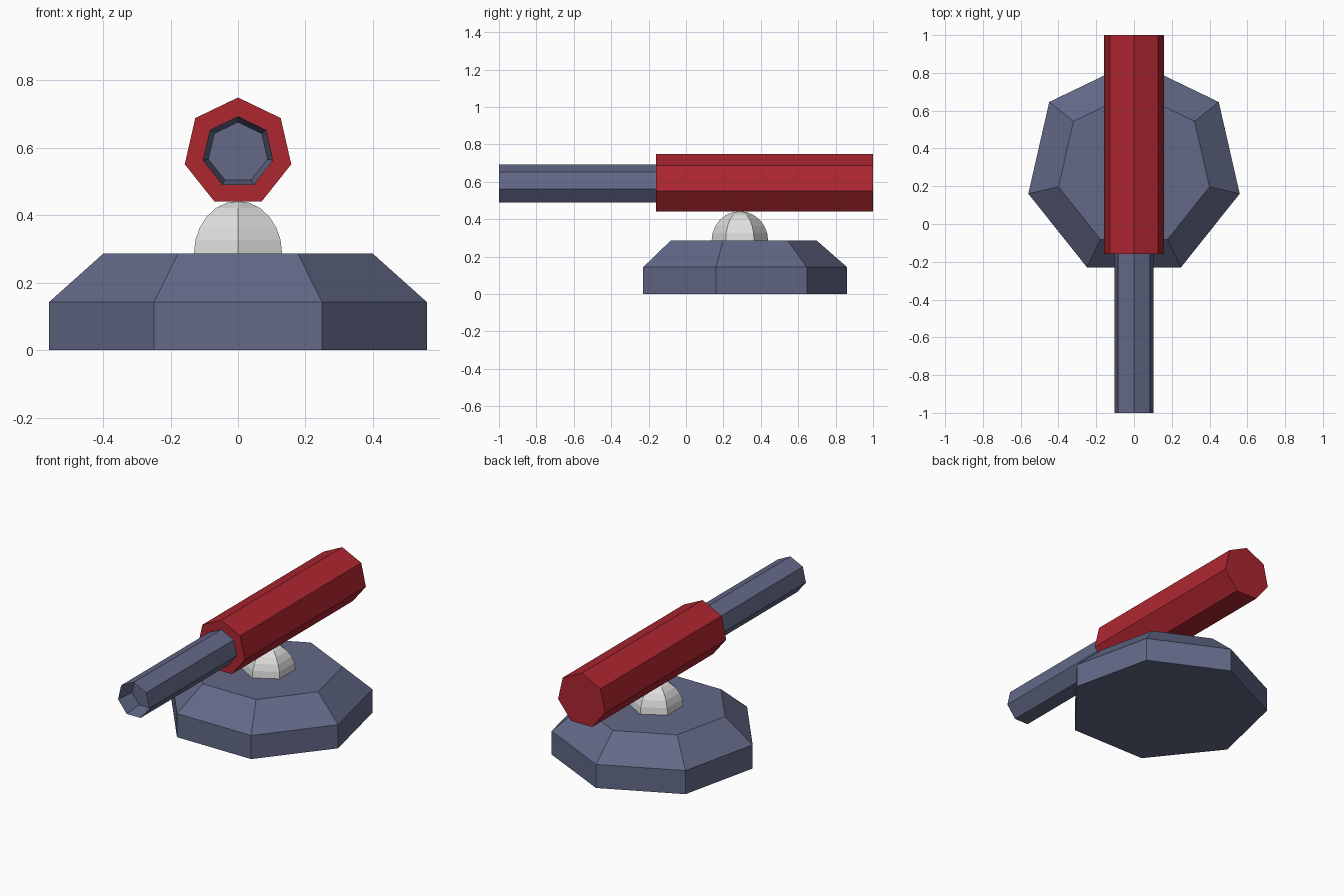
import bpy, bmesh, math

if "Cube" in bpy.data.objects:
    bpy.data.objects.remove(bpy.data.objects["Cube"])


def material(name, rgb):
    m = bpy.data.materials.new(name)
    m.diffuse_color = (*rgb, 1.0)
    m.use_nodes = True
    m.node_tree.nodes["Principled BSDF"].inputs["Base Color"].default_value = m.diffuse_color
    return m


BLUE = material("slate_blue", (0.125, 0.142, 0.245))
RED = material("deep_red", (0.42, 0.019, 0.03))
WHITE = material("off_white", (0.74, 0.74, 0.73))


def loft(name, sides, rings, axis, centre, mat):
    """Closed flat-shaded body through (radius, position) rings along axis."""
    bm = bmesh.new()
    loops = []
    for r, p in rings:
        loop = []
        for i in range(sides):
            a = math.pi / 2 + i * 2 * math.pi / sides
            u, v = r * math.cos(a), r * math.sin(a)
            co = (u, v, p) if axis == 'Z' else (u, p, v)
            loop.append(bm.verts.new([c + d for c, d in zip(co, centre)]))
        loops.append(loop)
    for lo, hi in zip(loops, loops[1:]):
        for i in range(sides):
            j = (i + 1) % sides
            bm.faces.new((lo[i], lo[j], hi[j], hi[i]))
    bm.faces.new(loops[0])
    bm.faces.new(loops[-1])
    bmesh.ops.remove_doubles(bm, verts=bm.verts, dist=1e-4)
    bmesh.ops.recalc_face_normals(bm, faces=bm.faces)
    me = bpy.data.meshes.new(name)
    bm.to_mesh(me)
    bm.free()
    me.materials.append(mat)
    ob = bpy.data.objects.new(name, me)
    bpy.context.collection.objects.link(ob)
    return ob


# seven-sided base with a sloping shoulder
loft("base", 7, [(0.574, 0), (0.574, 0.143), (0.41, 0.286)], 'Z', (0, 0.288, 0), BLUE)

# six-sided dome pivot
STEPS = 6
dome = [(0.151 * math.cos(k * math.pi / 2 / STEPS), 0.156 * math.sin(k * math.pi / 2 / STEPS))
        for k in range(STEPS)]
loft("pivot_dome", 6, dome + [(0.002, 0.156)], 'Z', (0, 0.288, 0.286), WHITE)

# thick rear body
loft("rear_body", 7, [(0.162, -0.16), (0.162, 1.0)], 'Y', (0, 0, 0.587), RED)

# barrel with a tapered recess in the muzzle
loft("barrel", 7, [(0.09, -0.89), (0.107, -1.0), (0.107, -0.155)], 'Y', (0, 0, 0.586), BLUE)
